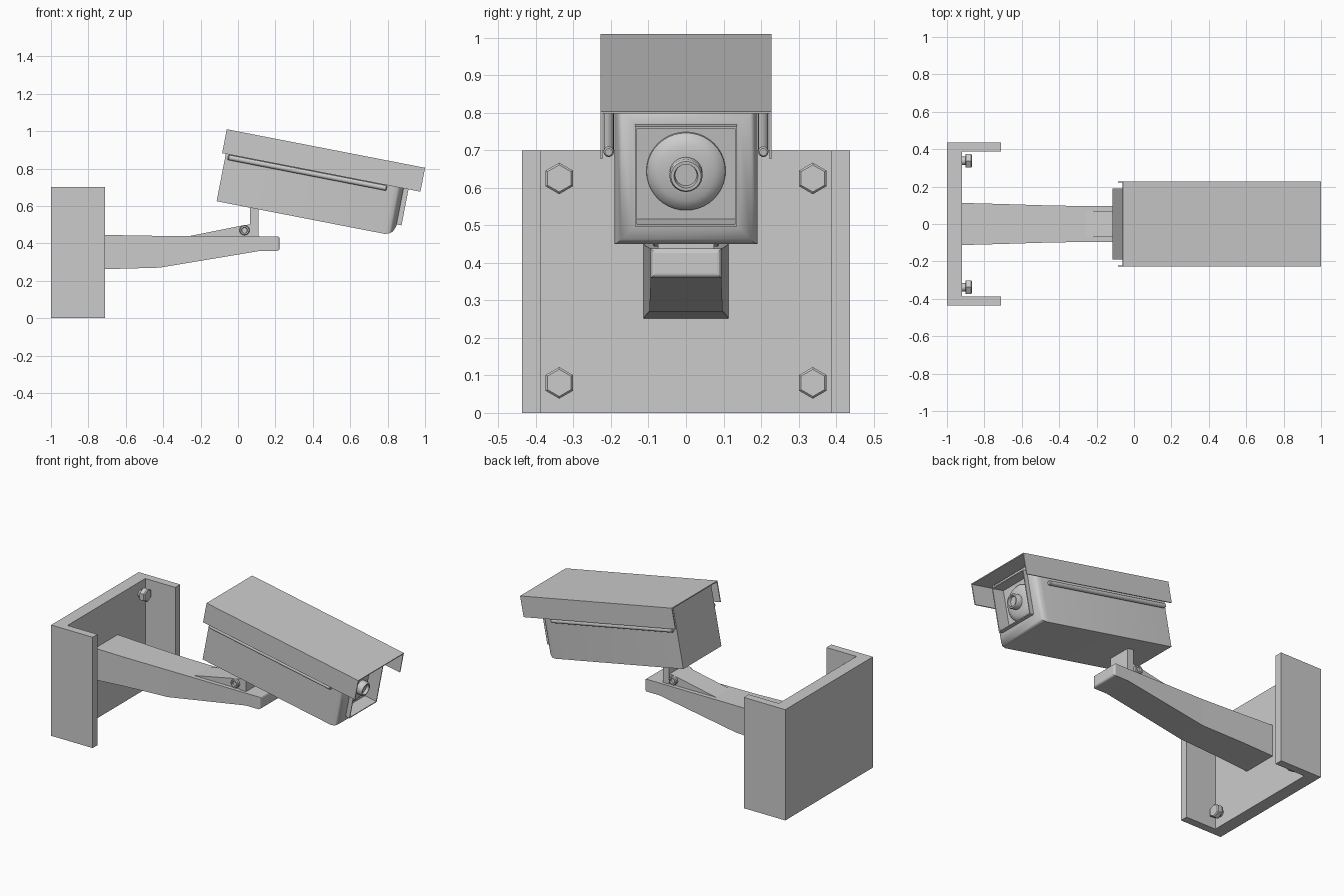
import bpy, bmesh, math
from mathutils import Matrix, Vector

if "Cube" in bpy.data.objects:
    bpy.data.objects.remove(bpy.data.objects["Cube"])

# Tilted frame of the camera: local x runs along the housing, z is up from the roof
TILT = Matrix.Translation((-0.06, 0, 1.01)) @ Matrix.Rotation(math.radians(11), 4, 'Y')
I = Matrix.Identity(4)


def loft(name, rings, m=I, caps=(True, True), smooth=None):
    """Skin a list of equally sized point rings into one object."""
    bm = bmesh.new()
    vs = [[bm.verts.new(m @ Vector(p)) for p in r] for r in rings]
    n = len(rings[0])
    for a, b in zip(vs, vs[1:]):
        for i in range(n):
            j = (i + 1) % n
            bm.faces.new((a[i], a[j], b[j], b[i]))
    if caps[0]:
        bm.faces.new(vs[0][::-1])
    if caps[1]:
        bm.faces.new(vs[-1])
    bmesh.ops.recalc_face_normals(bm, faces=bm.faces)
    me = bpy.data.meshes.new(name)
    bm.to_mesh(me)
    bm.free()
    ob = bpy.data.objects.new(name, me)
    bpy.context.collection.objects.link(ob)
    if smooth:
        bpy.ops.object.select_all(action='DESELECT')
        bpy.context.view_layer.objects.active = ob
        ob.select_set(True)
        bpy.ops.object.shade_smooth_by_angle(angle=math.radians(smooth))
    return ob


def rect(x, y, z0, z1):
    return [(x, -y, z0), (x, y, z0), (x, y, z1), (x, -y, z1)]


def circle(x, r, n, cy=0, cz=0):
    return [(x, cy + r * math.sin(2 * math.pi * i / n),
             cz + r * math.cos(2 * math.pi * i / n)) for i in range(n)]


def turned(name, profile, n, cy=0, cz=0, m=I, smooth=35):
    """Round part along local x from (x, radius) pairs."""
    return loft(name, [circle(x, r, n, cy, cz) for x, r in profile], m, smooth=smooth)


def bevel(ob, width, segments=2):
    b = ob.modifiers.new("bevel", 'BEVEL')
    b.width, b.segments = width, segments
    b.limit_method = 'ANGLE'


# Wall channel
u = [(-1, -.437), (-.71, -.437), (-.71, -.388), (-.92, -.388),
     (-.92, .388), (-.71, .388), (-.71, .437), (-1, .437)]
loft("wall_channel", [[(x, y, z) for x, y in u] for z in (0, .7)])

# Hex bolts holding the channel
for y in (-.338, .338):
    for z in (.08, .625):
        turned("bolt_shaft", [(-.93, .022), (-.89, .022)], 16, y, z)
        turned("bolt_head", [(-.902, .038), (-.898, .042), (-.872, .042), (-.866, .036)],
               6, y, z, smooth=None)

# Arm
arm = loft("arm", [rect(-.93, .113, .251, .451), rect(-.71, .107, .262, .445),
                   rect(-.42, .098, .270, .440), rect(.12, .094, .360, .438),
                   rect(.222, .094, .360, .438)])
# Round only the free end of the arm
wb = arm.data.attributes.new("bevel_weight_edge", 'FLOAT', 'EDGE')
for e in arm.data.edges:
    if all(arm.data.vertices[i].co.x > .2 for i in e.vertices):
        wb.data[e.index].value = 1
b = arm.modifiers.new("end_round", 'BEVEL')
b.limit_method, b.width, b.segments = 'WEIGHT', .012, 3

# Wedge, post and pivot pin of the tilt joint
wedge = [(-.28, .435), (.07, .435), (.07, .502), (.03, .497)]
loft("joint_wedge", [[(x, y, z) for x, z in wedge] for y in (-.07, .07)])
post = [(.065, .43), (.11, .43), (.11, .60), (.065, .60)]
loft("joint_post", [[(x, y, z) for x, z in post] for y in (-.075, .075)])
for s in (-1, 1):
    pin = Matrix.Translation((.035, 0, .47)) @ Matrix.Rotation(s * math.pi / 2, 4, 'Z')
    turned("pivot_pin", [(.06, .027), (.084, .027), (.088, .023), (.088, .016), (.078, .014)],
           20, m=pin)

# Camera housing with rounded front shoulder and a recess for the lens
loft("housing", [rect(.02, .19, -.388, -.006), rect(.935, .19, -.388, -.006),
                 rect(.958, .185, -.382, -.010), rect(.975, .172, -.368, -.022),
                 rect(.988, .145, -.338, -.045), rect(.988, .130, -.320, -.060),
                 rect(.935, .130, -.320, -.060)], TILT, smooth=40)

# Square bezel around the window
loft("window_bezel", [rect(.980, .136, -.326, -.054), rect(1.015, .136, -.326, -.054),
                      rect(1.015, .130, -.320, -.060), rect(.980, .130, -.320, -.060),
                      rect(.980, .136, -.326, -.054)], TILT, caps=(False, False))

# Lens dome and barrel
turned("lens_dome", [(.930, .106), (.945, .105), (.957, .095), (.966, .075), (.970, .044)],
       40, 0, -.19, TILT)
turned("lens_barrel", [(.960, .044), (1.002, .044), (1.009, .040), (1.009, .032), (.992, .029)],
       32, 0, -.19, TILT)

# Sun shield: thin folded sheet
w, t = .228, .006
hood = [(-w, -.13), (-w, 0), (w, 0), (w, -.13), (w - t, -.13), (w - t, -t), (t - w, -t), (t - w, -.13)]
loft("sun_shield", [[(x, y, z) for y, z in hood] for x in (0, 1.08)], TILT)

# Side rods under the shield
for y in (-.206, .206):
    turned("side_rod", [(.035, .010), (.04, .014), (.895, .014), (.90, .010)], 16, y, -.146, TILT)
